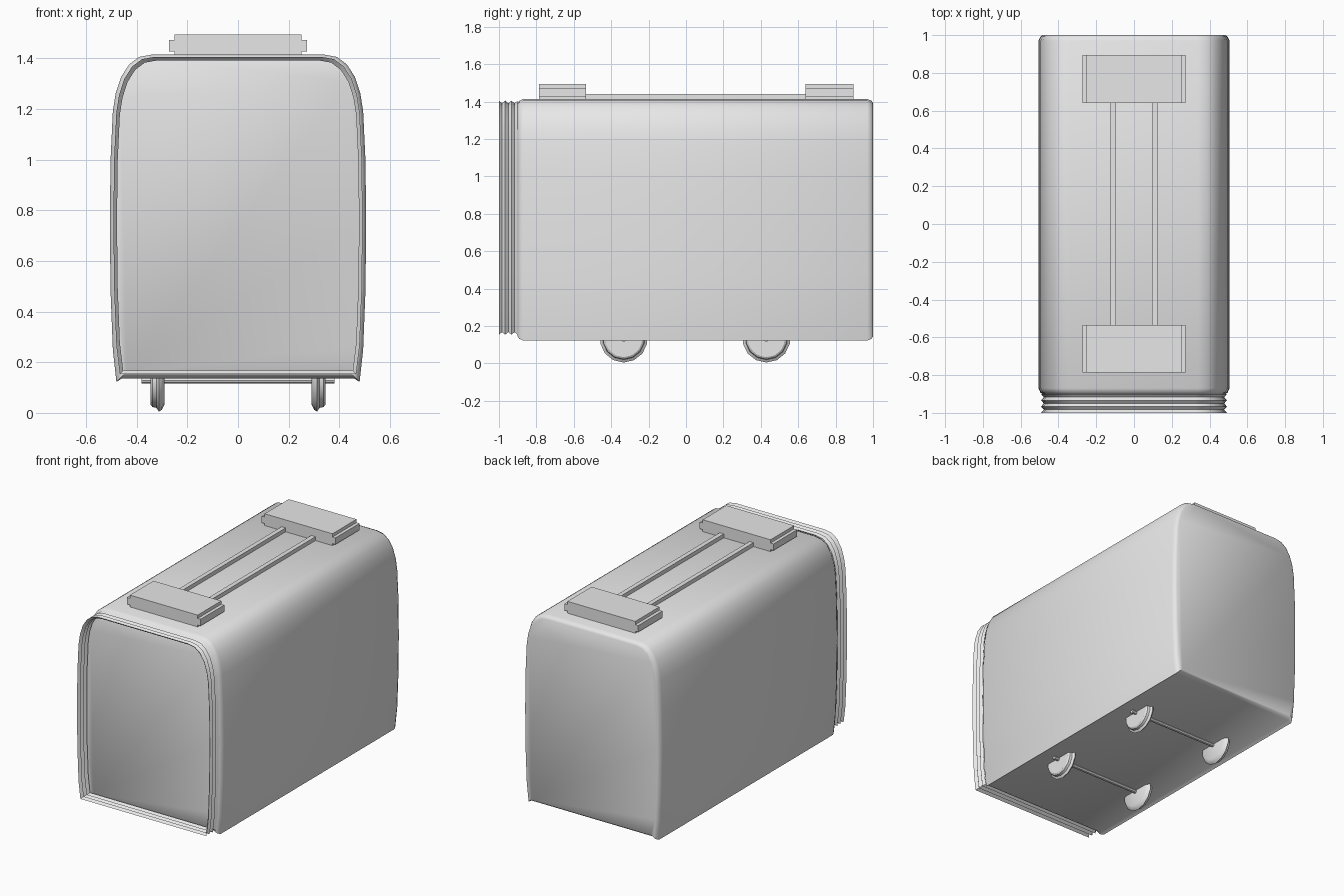
import bpy, bmesh, math
from mathutils import Matrix, Vector

cube = bpy.data.objects.get("Cube")
if cube:
    bpy.data.objects.remove(cube, do_unlink=True)

grey = bpy.data.materials.new("plain grey")
grey.use_nodes = True
grey.diffuse_color = (0.8, 0.8, 0.8, 1)
grey.node_tree.nodes["Principled BSDF"].inputs["Base Color"].default_value = (0.8, 0.8, 0.8, 1)


def finish(name, bm, angle=30):
    bmesh.ops.recalc_face_normals(bm, faces=bm.faces)
    mesh = bpy.data.meshes.new(name)
    bm.to_mesh(mesh)
    bm.free()
    mesh.materials.append(grey)
    obj = bpy.data.objects.new(name, mesh)
    bpy.context.collection.objects.link(obj)
    bpy.ops.object.select_all(action='DESELECT')
    obj.select_set(True)
    bpy.context.view_layer.objects.active = obj
    bpy.ops.object.shade_smooth_by_angle(angle=math.radians(angle))
    return obj


def loft(name, profile, rings, capped, angle=30):
    """Sweep a closed x-z profile along y; each ring is (y, inset)."""
    bm = bmesh.new()
    mid = 0.77
    loops = []
    for y, inset in rings:
        sx, sz = 1 - inset / 0.5, 1 - inset / 0.645
        loops.append([bm.verts.new((x * sx, y, mid + (z - mid) * sz)) for x, z in profile])
    n = len(profile)
    for a, b in zip(loops, loops[1:]):
        for i in range(n):
            j = (i + 1) % n
            bm.faces.new((a[i], a[j], b[j], b[i]))
    if capped:
        bm.faces.new(loops[0])
        bm.faces.new(loops[-1])
    return finish(name, bm, angle)


def box(name, x0, x1, y0, y1, z0, z1, chamfer=0):
    bm = bmesh.new()
    bmesh.ops.create_cube(bm, size=1)
    for v in bm.verts:
        v.co = Vector(((x0 + x1) / 2 + v.co.x * (x1 - x0),
                       (y0 + y1) / 2 + v.co.y * (y1 - y0),
                       (z0 + z1) / 2 + v.co.z * (z1 - z0)))
    if chamfer:
        # Only the edges running lengthwise are softened
        edges = [e for e in bm.edges
                 if abs(e.verts[0].co.y - e.verts[1].co.y) > 1e-4]
        bmesh.ops.bevel(bm, geom=edges, offset=chamfer, segments=2, affect='EDGES')
    return finish(name, bm)


def lathe(name, steps, y, z, sides):
    """Turn (x, radius) steps about an axle parallel to x, with end caps."""
    bm = bmesh.new()
    loops = [[bm.verts.new((x, y + r * math.sin(2 * math.pi * i / sides),
                            z - r * math.cos(2 * math.pi * i / sides)))
              for i in range(sides)] for x, r in steps]
    for a, b in zip(loops, loops[1:]):
        for i in range(sides):
            j = (i + 1) % sides
            bm.faces.new((a[i], a[j], b[j], b[i]))
    bm.faces.new(loops[0])
    bm.faces.new(loops[-1])
    return finish(name, bm)


# Bulging body section with rounded roof corners and a small lower lip
half = [(0.46, 0.135), (0.48, 0.122), (0.494, 0.25), (0.503, 0.48), (0.506, 0.75),
        (0.503, 1.0), (0.494, 1.19), (0.483, 1.26), (0.462, 1.325),
        (0.43, 1.375), (0.39, 1.405), (0.34, 1.414)]
section = half + [(-x, z) for x, z in reversed(half)]
loft("body", section, [(-0.9, 0.022), (-0.892, 0.01), (-0.87, 0),
                       (0.97, 0), (0.992, 0.01), (1.0, 0.022)], True, 40)

# Open corrugated gangway at the front
tube = [(x, max(z, 0.135) + 0.005) for x, z in section]
folds = 6
loft("gangway_bellows", tube,
     [(-1 + 0.1 * i / folds, 0.028 if i % 2 else 0.014) for i in range(folds + 1)],
     False, 20)

# Roof boxes joined by two rails
for name, y0, y1 in (("front_roof_box", -0.785, -0.535), ("rear_roof_box", 0.64, 0.895)):
    box(name, -0.273, 0.273, y0, y1, 1.405, 1.493, 0.022)
for side, cx in (("right", -0.11), ("left", 0.11)):
    box(side + "_roof_rail", cx - 0.015, cx + 0.015, -0.54, 0.645, 1.405, 1.44)

# Flanged wheels on two thin axles
for end, y in (("front", -0.333), ("rear", 0.43)):
    lathe(end + "_axle", [(-0.38, 0.012), (0.38, 0.012)], y, 0.128, 8)
    for side, s in (("right", -1), ("left", 1)):
        lathe(f"{end}_{side}_wheel",
              [(s * 0.29, 0.1), (s * 0.3, 0.12), (s * 0.312, 0.128),
               (s * 0.322, 0.113), (s * 0.338, 0.11), (s * 0.345, 0.1)],
              y, 0.133, 14)
